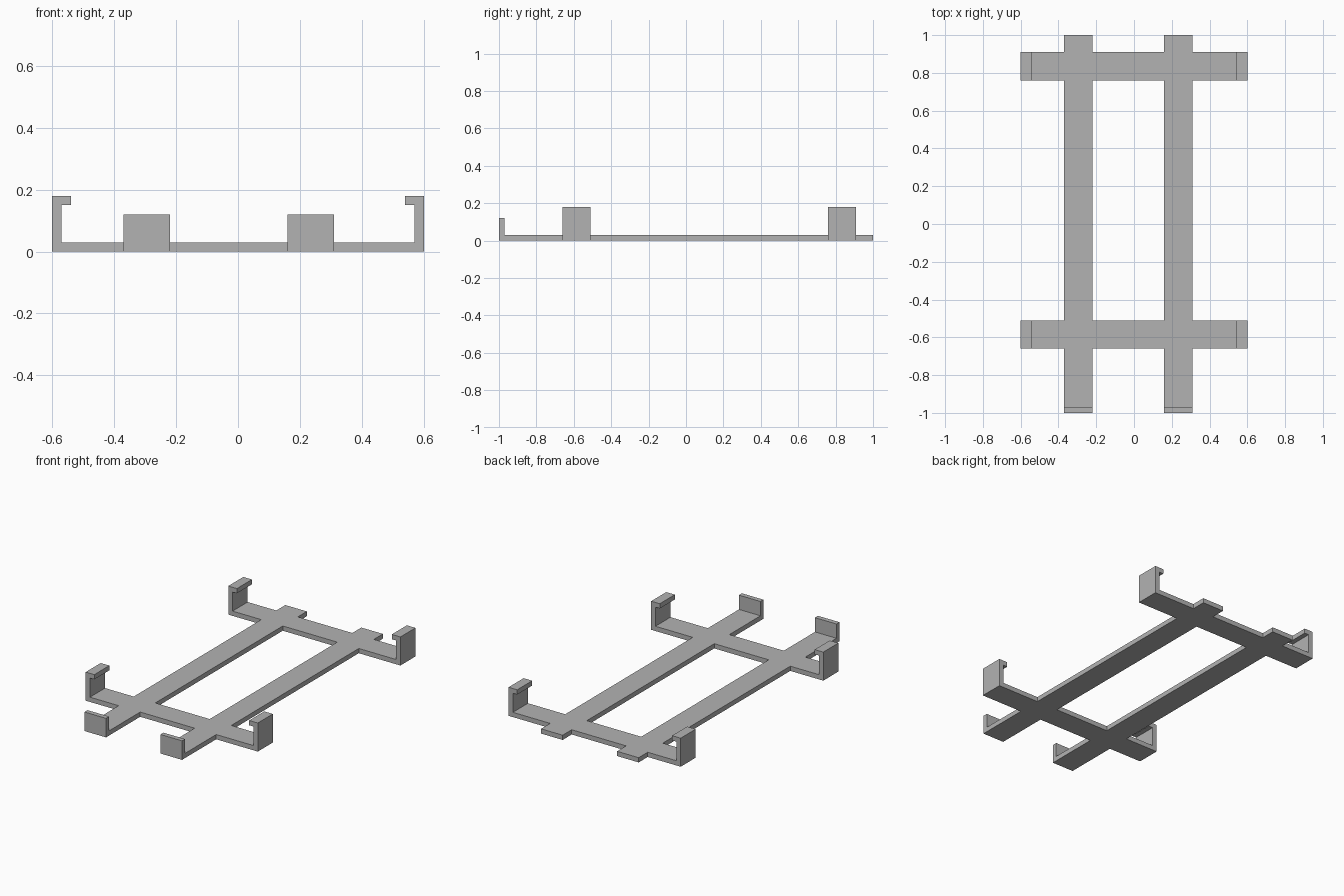
import bpy
import bmesh
from mathutils import Vector

cube = bpy.data.objects.get("Cube")
if cube:
    bpy.data.objects.remove(cube, do_unlink=True)

T = 0.03            # sheet thickness
HALF_W = 0.60       # half width across the hooks
HOOK_H, LIP = 0.18, 0.06
STOP_H = 0.12
RAILS = {"right": (-0.37, -0.22), "left": (0.16, 0.31)}
BARS = {"front": (-0.66, -0.51), "back": (0.76, 0.91)}

grey = bpy.data.materials.new("plain grey")
grey.use_nodes = True
colour = (0.45, 0.45, 0.45, 1)
grey.diffuse_color = colour
grey.node_tree.nodes["Principled BSDF"].inputs["Base Color"].default_value = colour


def extrude_profile(name, points, direction):
    """Make a solid by sweeping a flat outline along a vector."""
    bm = bmesh.new()
    face = bm.faces.new([bm.verts.new(p) for p in points])
    swept = bmesh.ops.extrude_face_region(bm, geom=[face], use_keep_orig=True)
    moved = [v for v in swept["geom"] if isinstance(v, bmesh.types.BMVert)]
    bmesh.ops.translate(bm, verts=moved, vec=Vector(direction))
    bmesh.ops.recalc_face_normals(bm, faces=bm.faces[:])
    mesh = bpy.data.meshes.new(name)
    bm.to_mesh(mesh)
    bm.free()
    mesh.materials.append(grey)
    obj = bpy.data.objects.new(name, mesh)
    bpy.context.collection.objects.link(obj)
    return obj


# Cross bars with an inward hook at each end: half outline, then mirrored
half = [(HALF_W, 0), (HALF_W, HOOK_H), (HALF_W - LIP, HOOK_H),
        (HALF_W - LIP, HOOK_H - T), (HALF_W - T, HOOK_H - T), (HALF_W - T, T)]
outline = half + [(-x, z) for x, z in reversed(half)]
for side, (y0, y1) in BARS.items():
    extrude_profile(f"{side}_hooked_crossbar",
                    [(x, y0, z) for x, z in outline], (0, y1 - y0, 0))

# Long rails, butted against the cross bars, with an upturned stop in front
front0, front1 = BARS["front"]
back0, back1 = BARS["back"]
sections = {
    "front_end": [(-1, 0), (front0, 0), (front0, T), (-1 + T, T),
                  (-1 + T, STOP_H), (-1, STOP_H)],
    "middle": [(front1, 0), (back0, 0), (back0, T), (front1, T)],
    "back_end": [(back1, 0), (1, 0), (1, T), (back1, T)],
}
for side, (x0, x1) in RAILS.items():
    for part, profile in sections.items():
        extrude_profile(f"{side}_rail_{part}",
                        [(x0, y, z) for y, z in profile], (x1 - x0, 0, 0))
